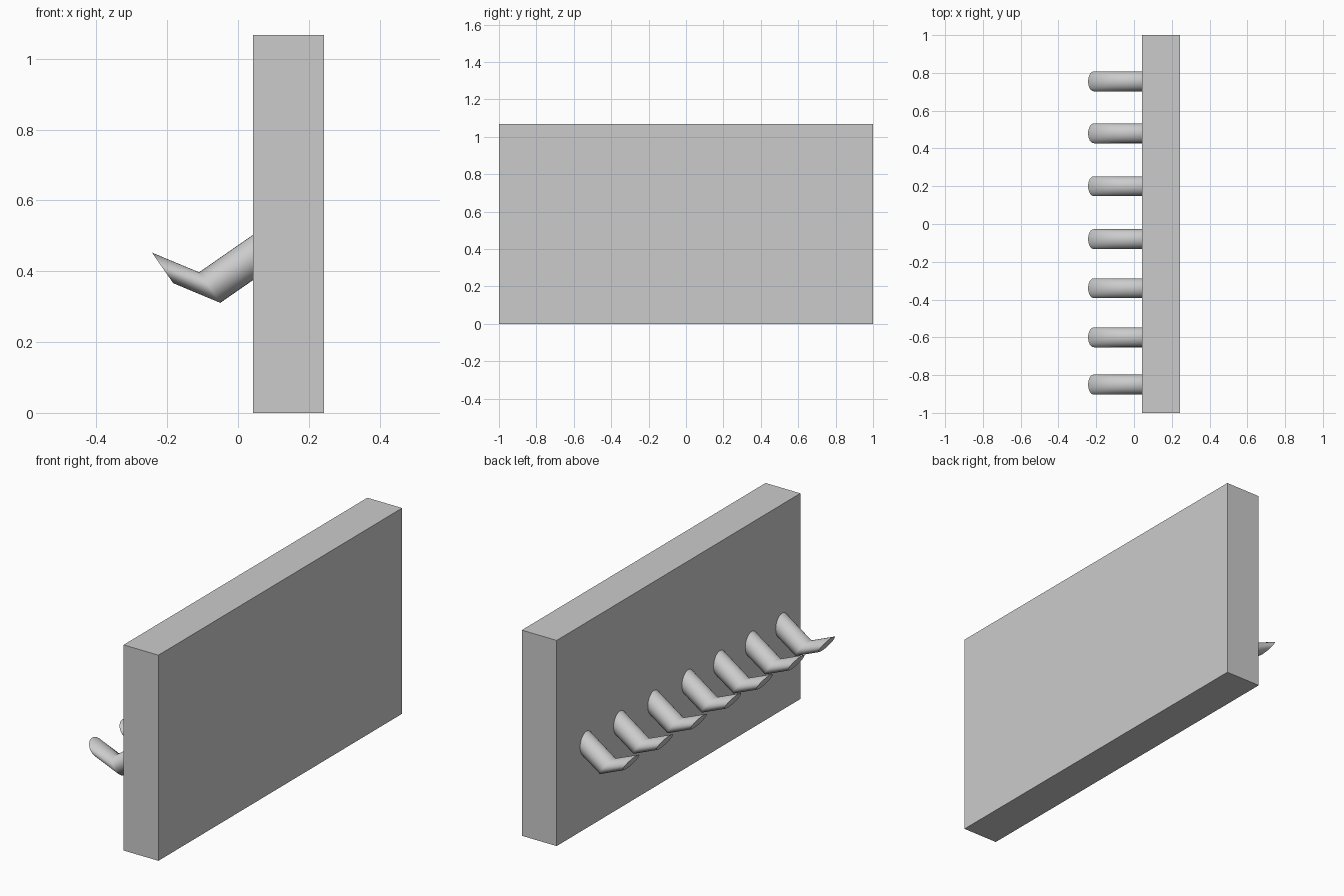
import bpy, bmesh, math
from mathutils import Vector

if "Cube" in bpy.data.objects:
    bpy.data.objects.remove(bpy.data.objects["Cube"])

RADIUS = 0.0525
SIDES = 32


def link(name, bm):
    mesh = bpy.data.meshes.new(name)
    bmesh.ops.recalc_face_normals(bm, faces=bm.faces[:])
    bm.to_mesh(mesh)
    bm.free()
    obj = bpy.data.objects.new(name, mesh)
    bpy.context.collection.objects.link(obj)
    return obj


# Backing board
bm = bmesh.new()
bmesh.ops.create_cube(bm, size=1)
for v in bm.verts:
    v.co = Vector((v.co.x * 0.20 + 0.143, v.co.y * 2.0, (v.co.z + 0.5) * 1.068))
link("backing_board", bm)

# Bent peg: the same tilted circle carried along tip -> bend -> inside the board
path = [(-0.213, 0.4095), (-0.080, 0.354), (0.090, 0.472)]
arm = (Vector((path[2][0], 0, path[2][1])) - Vector((path[1][0], 0, path[1][1]))).normalized()
up = Vector((-arm.z, 0, arm.x))
side = Vector((0, 1, 0))


def make_peg(name, y):
    bm = bmesh.new()
    rings = []
    for x, z in path:
        ring = []
        for i in range(SIDES):
            a = 2 * math.pi * i / SIDES
            offset = (up * math.cos(a) + side * math.sin(a)) * RADIUS
            ring.append(bm.verts.new(Vector((x, y, z)) + offset))
        rings.append(ring)
    for r0, r1 in zip(rings, rings[1:]):
        for i in range(SIDES):
            j = (i + 1) % SIDES
            bm.faces.new((r0[i], r0[j], r1[j], r1[i])).smooth = True
    # Flat end caps with crisp rims
    for ring in (rings[0], rings[-1]):
        cap = bm.faces.new(ring)
        for e in cap.edges:
            e.smooth = False
    link(name, bm)


# Row of seven pegs
for n, y in enumerate((0.755, 0.48, 0.20, -0.08, -0.34, -0.60, -0.85)):
    make_peg(f"peg_{n + 1}", y)
